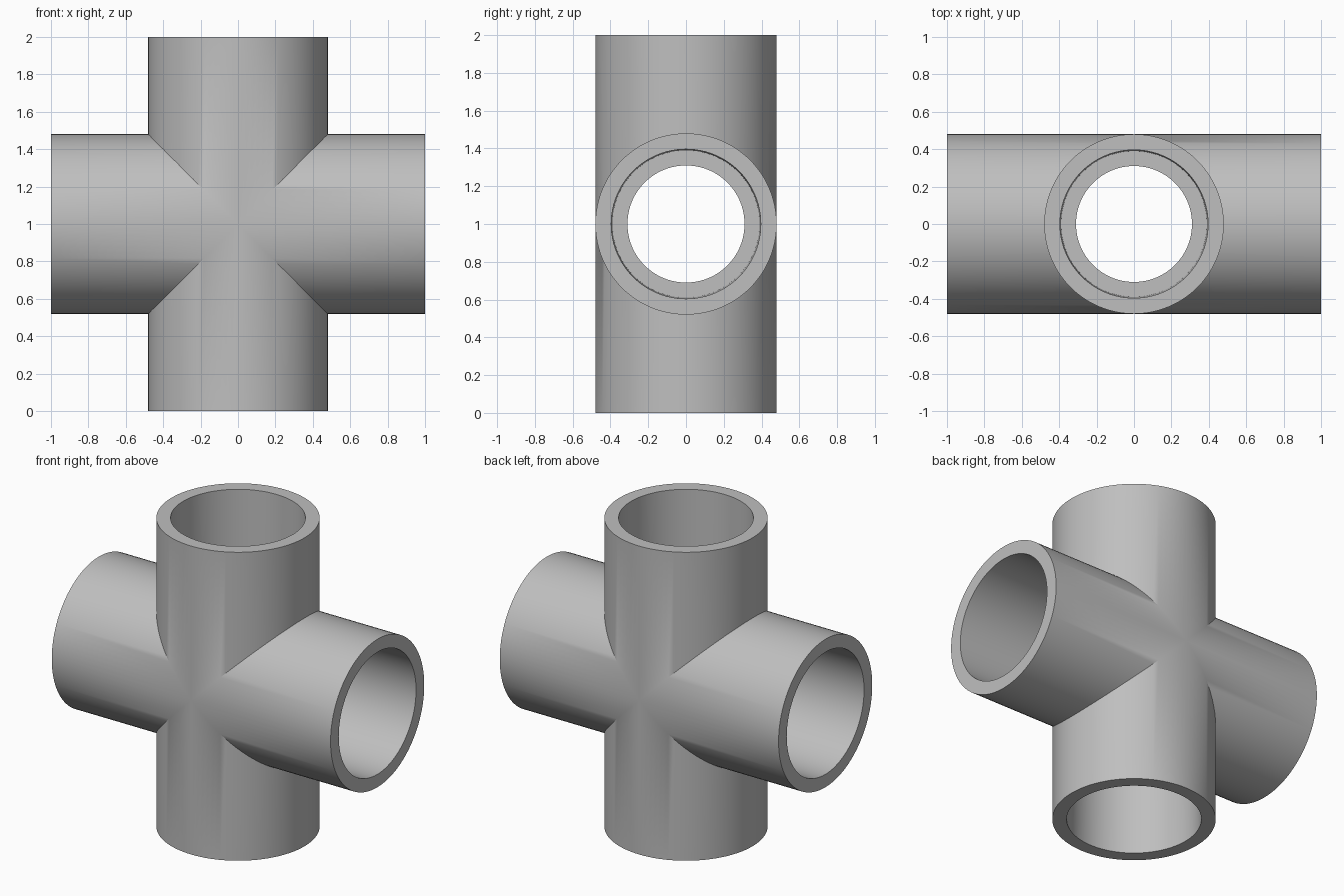
import bpy, bmesh, math
from mathutils import Matrix, Vector

if "Cube" in bpy.data.objects:
    bpy.data.objects.remove(bpy.data.objects["Cube"])

SEGS = 96          # sides of each pipe (multiple of 4 so the seams line up)
R_OUT = 0.48       # outer wall
R_BORE = 0.31      # through bore
R_SEAT = 0.39      # socket at its shoulder
R_MOUTH = 0.396    # socket at its mouth, slightly tapered
SHOULDER = 0.44    # distance of the socket shoulder from the centre

grey = bpy.data.materials.new("pipe grey")
grey.diffuse_color = (0.52, 0.52, 0.52, 1)
grey.use_nodes = True
grey.node_tree.nodes["Principled BSDF"].inputs["Base Color"].default_value = grey.diffuse_color

bm = bmesh.new()


def ring(rot, radius, dist=None):
    """Ring across one arm; without a distance it follows the mitred seam."""
    verts = []
    for i in range(SEGS):
        a = 2 * math.pi * i / SEGS
        y, z = radius * math.cos(a), radius * math.sin(a)
        x = abs(z) if dist is None else dist
        verts.append(bm.verts.new(rot @ Vector((x, y, z)) + Vector((0, 0, 1))))
    return verts


# Four equal arms, each a mitred outer wall, end rim, socket, shoulder and bore
for k in range(4):
    rot = Matrix.Rotation(k * math.pi / 2, 3, 'Y')
    rings = [ring(rot, R_OUT), ring(rot, R_OUT, 1.0), ring(rot, R_MOUTH, 1.0),
             ring(rot, R_SEAT, SHOULDER), ring(rot, R_BORE, SHOULDER),
             ring(rot, R_BORE)]
    for a, b in zip(rings, rings[1:]):
        for i in range(SEGS):
            j = (i + 1) % SEGS
            bm.faces.new((a[i], a[j], b[j], b[i]))

# Weld the arms together along the seams
bmesh.ops.remove_doubles(bm, verts=bm.verts, dist=1e-5)
bmesh.ops.recalc_face_normals(bm, faces=bm.faces)

mesh = bpy.data.meshes.new("cross_pipe_fitting")
bm.to_mesh(mesh)
bm.free()
mesh.materials.append(grey)
fitting = bpy.data.objects.new("cross_pipe_fitting", mesh)
bpy.context.collection.objects.link(fitting)
bpy.context.view_layer.objects.active = fitting
fitting.select_set(True)
bpy.ops.object.shade_smooth_by_angle(angle=math.radians(30))
